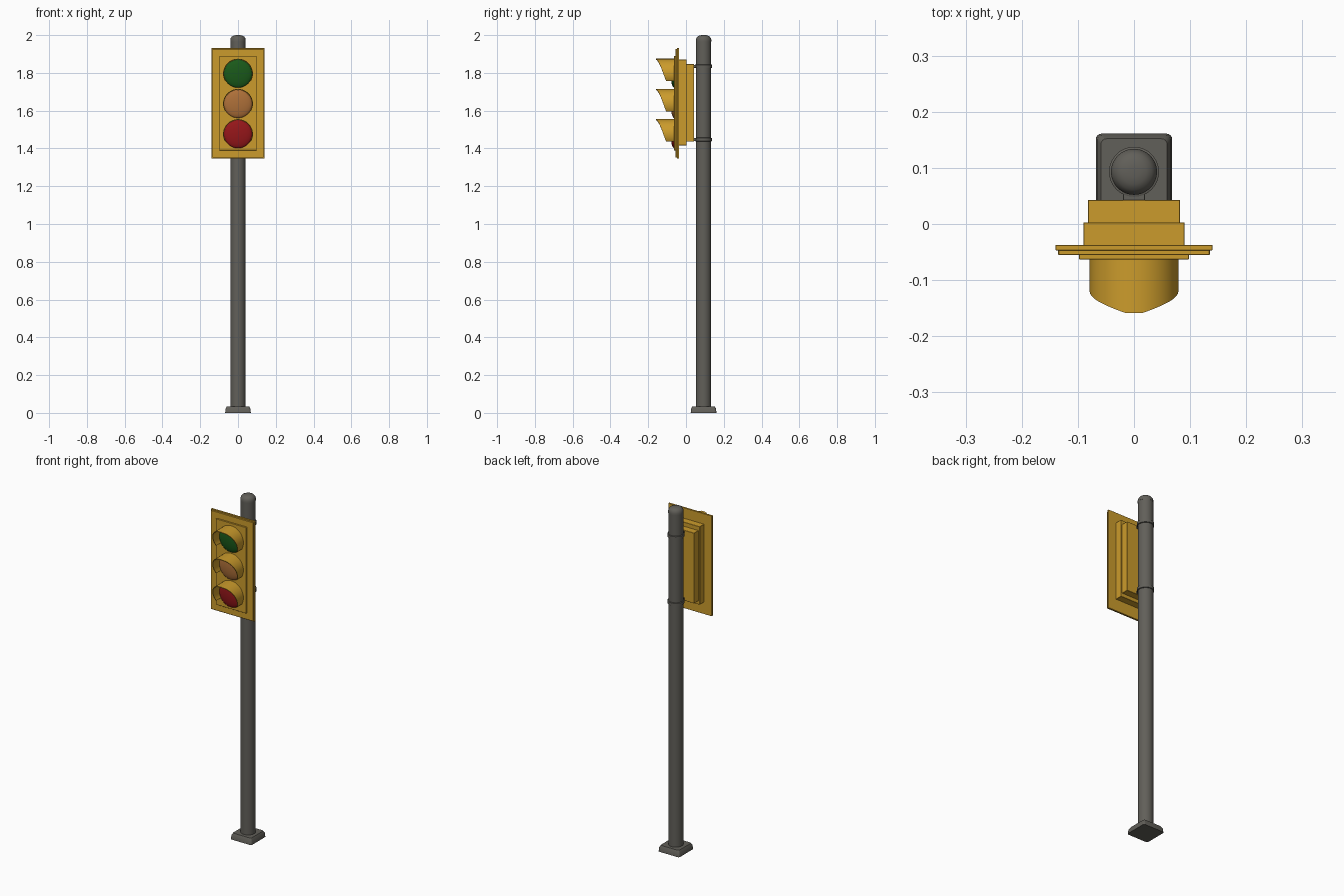
import bpy, bmesh, math
from mathutils import Matrix, Vector

if "Cube" in bpy.data.objects:
    bpy.data.objects.remove(bpy.data.objects["Cube"])

POLE_Y = 0.093


def material(name, rgb):
    m = bpy.data.materials.new(name)
    m.diffuse_color = (*rgb, 1)
    m.use_nodes = True
    m.node_tree.nodes["Principled BSDF"].inputs["Base Color"].default_value = m.diffuse_color
    return m


YELLOW = material("yellow_paint", (0.60, 0.33, 0.025))
STEEL = material("dark_steel", (0.12, 0.115, 0.10))
LENSES = [("green", (0.01, 0.10, 0.01)), ("amber", (0.42, 0.16, 0.04)), ("red", (0.30, 0.008, 0.01))]


def finish(bm, name, mat, smooth=True):
    bmesh.ops.recalc_face_normals(bm, faces=bm.faces)
    me = bpy.data.meshes.new(name)
    bm.to_mesh(me)
    bm.free()
    ob = bpy.data.objects.new(name, me)
    bpy.context.collection.objects.link(ob)
    me.materials.append(mat)
    if smooth:
        bpy.ops.object.select_all(action='DESELECT')
        ob.select_set(True)
        bpy.context.view_layer.objects.active = ob
        bpy.ops.object.shade_smooth_by_angle(angle=math.radians(35))
    return ob


def loft(name, rings, mat, matrix=Matrix()):
    """Skin equal-length closed rings and cap both ends."""
    bm = bmesh.new()
    rows = [[bm.verts.new(matrix @ Vector(p)) for p in ring] for ring in rings]
    n = len(rows[0])
    for a, b in zip(rows, rows[1:]):
        for i in range(n):
            j = (i + 1) % n
            bm.faces.new((a[i], a[j], b[j], b[i]))
    bm.faces.new(rows[0])
    bm.faces.new(rows[-1])
    return finish(bm, name, mat)


def circle(r, z, n=48):
    return [(r * math.cos(2 * math.pi * i / n), r * math.sin(2 * math.pi * i / n), z) for i in range(n)]


def rounded_square(h, z, r=0.010, steps=4):
    pts = []
    for k, (sx, sy) in enumerate(((1, 1), (-1, 1), (-1, -1), (1, -1))):
        for i in range(steps + 1):
            a = math.pi / 2 * (k + i / steps)
            pts.append((sx * (h - r) + r * math.cos(a), sy * (h - r) + r * math.sin(a), z))
    return pts


def box(name, half_x, y0, y1, z0, z1, mat, bevel=0.001):
    bm = bmesh.new()
    bmesh.ops.create_cube(bm, size=1)
    bmesh.ops.scale(bm, vec=(2 * half_x, y1 - y0, z1 - z0), verts=bm.verts)
    bmesh.ops.translate(bm, vec=(0, (y0 + y1) / 2, (z0 + z1) / 2), verts=bm.verts)
    bmesh.ops.bevel(bm, geom=bm.edges[:], offset=bevel, segments=1, affect='EDGES')
    return finish(bm, name, mat, smooth=False)


def visor(name, zc, r_out=0.079, r_in=0.075, y_back=-0.058, steps=48):
    """Cowl shell open at the bottom, shortening from the crown to the sides."""
    bm = bmesh.new()
    rows = []
    for i in range(steps + 1):
        t = math.radians(-120 + 240 * i / steps)
        front = -0.159 + 0.039 * max(0, abs(t) - 0.18) / (math.pi / 2 - 0.18)
        s, c = math.sin(t), math.cos(t)
        rows.append([bm.verts.new((r * s, y, zc + r * c)) for r, y in
                     ((r_out, y_back), (r_out, front), (r_in, front), (r_in, y_back))])
    for a, b in zip(rows, rows[1:]):
        for i in range(4):
            j = (i + 1) % 4
            bm.faces.new((a[i], a[j], b[j], b[i]))
    bm.faces.new(rows[0])
    bm.faces.new(rows[-1])
    return finish(bm, name, YELLOW)


# Pole, domed cap and base plate
at_pole = Matrix.Translation((0, POLE_Y, 0))
loft("pole", [circle(r, z) for r, z in ((0.040, 0.03), (0.040, 1.972))], STEEL, at_pole)
loft("pole_cap", [circle(r, z) for r, z in ((0.041, 1.965), (0.041, 1.975), (0.038, 1.985),
     (0.032, 1.993), (0.022, 1.998), (0.010, 2.0))], STEEL, at_pole)
loft("base_plate", [rounded_square(h, z) for h, z in ((0.068, 0), (0.066, 0.022), (0.059, 0.035))],
     STEEL, at_pole)

# Clamps holding the signal head to the pole
for tag, z in (("upper", 1.835), ("lower", 1.447)):
    loft(tag + "_clamp", [circle(r, z + d) for r, d in ((0.039, -0.010), (0.0445, -0.008),
         (0.0445, 0.008), (0.039, 0.010))], STEEL, at_pole)
    box(tag + "_bracket", 0.020, 0.038, 0.065, z - 0.008, z + 0.008, STEEL)

# Stepped signal head, from back to front
box("rear_housing", 0.082, 0.000, 0.043, 1.437, 1.846, YELLOW)
box("housing", 0.090, -0.040, 0.003, 1.416, 1.870, YELLOW)
box("back_plate", 0.140, -0.047, -0.037, 1.347, 1.931, YELLOW)
box("front_plate", 0.135, -0.055, -0.045, 1.352, 1.926, YELLOW)
box("raised_panel", 0.098, -0.063, -0.053, 1.390, 1.890, YELLOW)

# Lenses and visors
for (tag, rgb), z in zip(LENSES, (1.796, 1.636, 1.476)):
    to_front = Matrix.Translation((0, -0.060, z)) @ Matrix.Rotation(math.pi / 2, 4, 'X')
    dome = [(0.0745 * math.cos(a), 0.003 + 0.018 * math.sin(a))
            for a in (math.radians(d) for d in range(0, 89, 11))]
    loft(tag + "_lens", [circle(0.0745, 0)] + [circle(r, d) for r, d in dome],
         material(tag + "_glass", rgb), to_front)
    visor(tag + "_visor", z)
